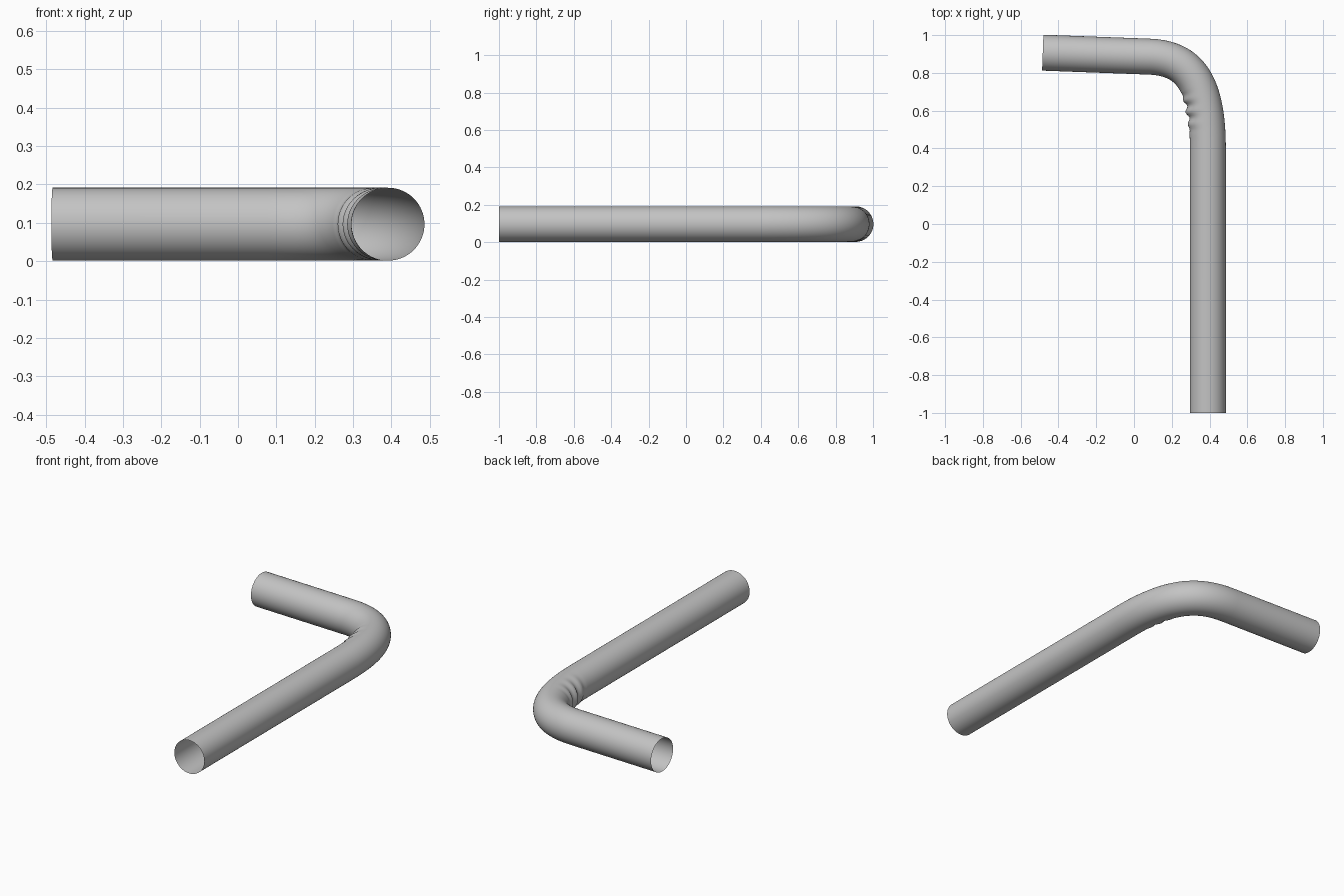
import bpy
import bmesh
import math
from mathutils import Vector
from mathutils.geometry import interpolate_bezier

if "Cube" in bpy.data.objects:
    bpy.data.objects.remove(bpy.data.objects["Cube"], do_unlink=True)

RADIUS = 0.095
HEIGHT = 0.0965
SIDES = 64

grey = bpy.data.materials.new("light_grey")
grey.use_nodes = True
grey.diffuse_color = (0.55, 0.55, 0.55, 1)
grey.node_tree.nodes["Principled BSDF"].inputs["Base Color"].default_value = grey.diffuse_color

# Centre line: long straight leg, curved elbow, short straight leg
long_end = Vector((0.391, -1, HEIGHT))
bend_start = Vector((0.391, 0.4, HEIGHT))
bend_end = Vector((0.08, 0.886, HEIGHT))
short_end = Vector((-0.483, 0.907, HEIGHT))
elbow = interpolate_bezier(bend_start, Vector((0.391, 0.76, HEIGHT)),
                           Vector((0.285, 0.878, HEIGHT)), bend_end, 72)
path = [long_end] + elbow + [short_end]


def crease(y):
    """Depth of the folds on the inside of the elbow."""
    if not 0.48 < y < 0.74:
        return 0
    fade = math.sin(math.pi * (y - 0.48) / 0.26)
    return 0.009 * fade * math.cos(math.tau * (y - 0.61) / 0.075)


# Open thin tube swept along the centre line
bm = bmesh.new()
rings = []
up = Vector((0, 0, 1))
for i, point in enumerate(path):
    before, after = path[max(i - 1, 0)], path[min(i + 1, len(path) - 1)]
    if i == 1:
        before = long_end
        after = point + Vector((0, 0.1, 0))
    inward = up.cross((after - before).normalized())
    ring = []
    for k in range(SIDES):
        angle = math.tau * k / SIDES
        inner = max(0, math.cos(angle)) ** 2
        r = RADIUS + inner * crease(point.y)
        ring.append(bm.verts.new(point + r * (math.cos(angle) * inward + math.sin(angle) * up)))
    rings.append(ring)

for a, b in zip(rings, rings[1:]):
    for k in range(SIDES):
        n = (k + 1) % SIDES
        bm.faces.new((a[k], a[n], b[n], b[k]))
bmesh.ops.recalc_face_normals(bm, faces=bm.faces)

mesh = bpy.data.meshes.new("bent_tube")
bm.to_mesh(mesh)
bm.free()
mesh.materials.append(grey)
tube = bpy.data.objects.new("bent_tube", mesh)
bpy.context.collection.objects.link(tube)
bpy.context.view_layer.objects.active = tube
tube.select_set(True)
bpy.ops.object.shade_smooth_by_angle(angle=math.radians(50))
